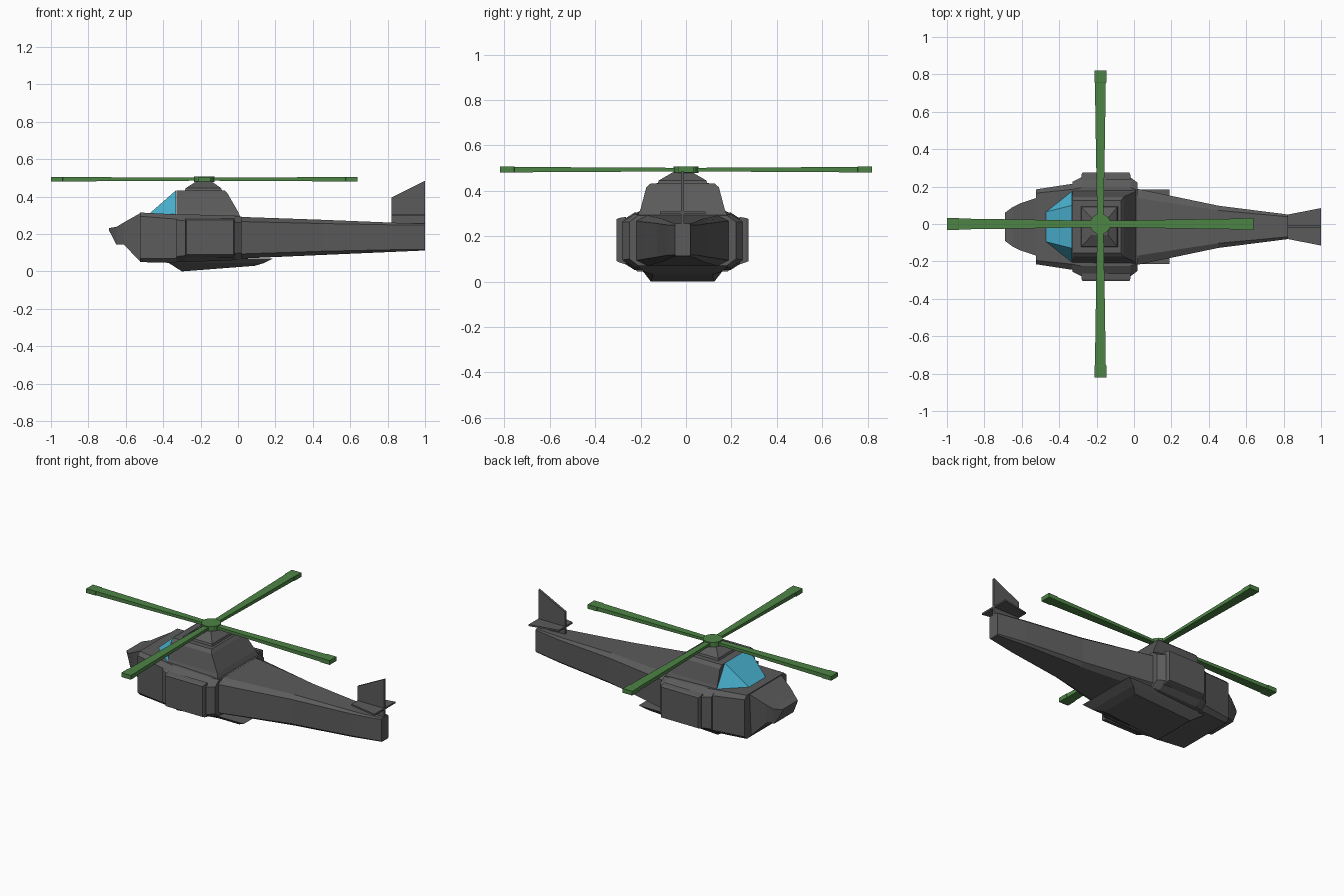
import bpy, bmesh, math
from mathutils import Matrix

if "Cube" in bpy.data.objects:
    bpy.data.objects.remove(bpy.data.objects["Cube"])

CY = -0.015  # fuselage centre line


def material(name, rgb):
    m = bpy.data.materials.new(name)
    m.diffuse_color = (*rgb, 1)
    m.use_nodes = True
    m.node_tree.nodes["Principled BSDF"].inputs["Base Color"].default_value = m.diffuse_color
    return m


GREY = material("hull grey", (0.105, 0.105, 0.105))
GREEN = material("rotor green", (0.075, 0.23, 0.06))
BLUE = material("glass blue", (0.07, 0.46, 0.65))


def finish(name, bm, mat):
    bmesh.ops.recalc_face_normals(bm, faces=bm.faces)
    me = bpy.data.meshes.new(name)
    bm.to_mesh(me)
    bm.free()
    me.materials.append(mat)
    ob = bpy.data.objects.new(name, me)
    bpy.context.collection.objects.link(ob)
    return ob


def octo(x, half, z0, z1, c=0.03, d=0.02):
    """Chamfered box section: c is the side chamfer, d its height."""
    right = [(half - c, z0), (half, z0 + d), (half, z1 - d), (half - c, z1)]
    pts = right + [(-y, z) for y, z in reversed(right)]
    return [(x, y + CY, z) for y, z in pts]


def trap(x, bottom, top, z0, z1):
    """Four-sided section with its own bottom and top half widths."""
    return [(x, bottom + CY, z0), (x, top + CY, z1), (x, CY - top, z1), (x, CY - bottom, z0)]


def level(z, x0, x1, half):
    """Horizontal rectangle section."""
    return [(x0, CY - half, z), (x1, CY - half, z), (x1, CY + half, z), (x0, CY + half, z)]


def loft(name, sections, mat=GREY):
    bm = bmesh.new()
    rings = [[bm.verts.new(p) for p in s] for s in sections]
    n = len(rings[0])
    for a, b in zip(rings, rings[1:]):
        for i in range(n):
            j = (i + 1) % n
            bm.faces.new((a[i], a[j], b[j], b[i]))
    bm.faces.new(rings[0])
    bm.faces.new(rings[-1])
    return finish(name, bm, mat)


def plate(name, outline, axis, centre, thick, mat=GREY):
    """Extrude a flat outline along y (axis 1) or z (axis 2)."""
    def place(p, o):
        return (p[0], o, p[1]) if axis == 1 else (p[0], p[1], o)
    return loft(name, [[place(p, centre + s * thick / 2) for p in outline] for s in (-1, 1)], mat)


# Fuselage: front hull, wider middle block, tail boom
loft("front_hull", [octo(-0.525, 0.20, 0.05, 0.315, 0.02, 0.02),
                    octo(-0.33, 0.23, 0.045, 0.305, 0.03, 0.025)])
loft("middle_block", [octo(-0.33, 0.24, 0.05, 0.305, 0.04, 0.03),
                      octo(-0.28, 0.265, 0.05, 0.305, 0.055, 0.035),
                      octo(-0.02, 0.265, 0.06, 0.298, 0.055, 0.035),
                      octo(0.02, 0.235, 0.07, 0.292, 0.04, 0.03)])
loft("tail_boom", [octo(0.0, 0.207, 0.068, 0.292, 0.05, 0.025),
                   octo(0.45, 0.113, 0.088, 0.276, 0.025, 0.02),
                   octo(0.82, 0.066, 0.104, 0.261, 0.012, 0.012),
                   octo(1.0, 0.034, 0.112, 0.255, 0.006, 0.006)])

# Nose with sensor tip
loft("nose", [trap(-0.52, 0.14, 0.155, 0.05, 0.313),
              trap(-0.61, 0.11, 0.125, 0.143, 0.262),
              trap(-0.65, 0.09, 0.105, 0.143, 0.238),
              trap(-0.69, 0.07, 0.075, 0.22, 0.232)])

# Belly keel
loft("belly", [level(0.07, -0.40, 0.19, 0.20),
               level(0.045, -0.37, 0.14, 0.175),
               [(-0.30, CY - 0.14, 0), (0.09, CY - 0.13, 0.03),
                (0.09, CY + 0.13, 0.03), (-0.30, CY + 0.14, 0)]])

# Side doors: a frame and a raised panel on both sides
for side, s in (("left", 1), ("right", -1)):
    rings = []
    for y, x0, x1, z0, z1 in ((0.25, -0.28, -0.02, 0.075, 0.285),
                              (0.28, -0.28, -0.02, 0.085, 0.28),
                              (0.291, -0.275, -0.025, 0.09, 0.275)):
        rings.append([(x0, CY + s * y, z0), (x1, CY + s * y, z0),
                      (x1, CY + s * y, z1), (x0, CY + s * y, z1)])
    loft(side + "_door", rings)

# Engine cowl and rotor mast fairing
loft("engine_cowl", [level(0.285, -0.33, 0.015, 0.20),
                     level(0.32, -0.33, 0.0, 0.185),
                     level(0.415, -0.33, -0.055, 0.16),
                     level(0.433, -0.33, -0.07, 0.14)])
loft("mast_fairing", [level(0.43, -0.285, -0.085, 0.11),
                      level(0.445, -0.28, -0.09, 0.105),
                      level(0.48, -0.225, -0.14, 0.045)])

# Wedge windshield in front of the cowl
bm = bmesh.new()
pts = [(-0.47, 0.08, 0.312), (-0.331, 0.19, 0.305), (-0.331, 0.115, 0.434)]
v = [[bm.verts.new((x, CY + s * y, z)) for x, y, z in pts] for s in (1, -1)]
for w in v:
    bm.faces.new(w)
for i in range(3):
    j = (i + 1) % 3
    bm.faces.new((v[0][i], v[0][j], v[1][j], v[1][i]))
finish("windshield", bm, BLUE)

# Tail fin and stabilizer
plate("tail_fin", [(0.82, 0.25), (1.0, 0.25), (1.0, 0.485), (0.82, 0.395)], 1, CY, 0.014)
plate("stabilizer", [(0.82, CY - 0.065), (1.0, CY - 0.10), (1.0, CY + 0.10), (0.82, CY + 0.065)],
      2, 0.303, 0.01)

# Rotor hub and four blades
bm = bmesh.new()
bmesh.ops.create_cone(bm, cap_ends=True, segments=16, radius1=0.055, radius2=0.055, depth=0.028,
                      matrix=Matrix.Translation((-0.18, 0, 0.493)))
finish("rotor_hub", bm, GREEN)
for k in range(4):
    rings = []
    for r, w, h in ((0.03, 0.017, 0.008), (0.42, 0.024, 0.010), (0.755, 0.029, 0.012),
                    (0.757, 0.032, 0.013), (0.82, 0.032, 0.013)):
        rings.append([(r, -w, -h), (r, w, -h), (r, w, h), (r, -w, h)])
    blade = loft(f"rotor_blade_{k + 1}", rings, GREEN)
    blade.data.transform(Matrix.Translation((-0.18, 0, 0.493)) @ Matrix.Rotation(k * math.pi / 2, 4, 'Z'))
